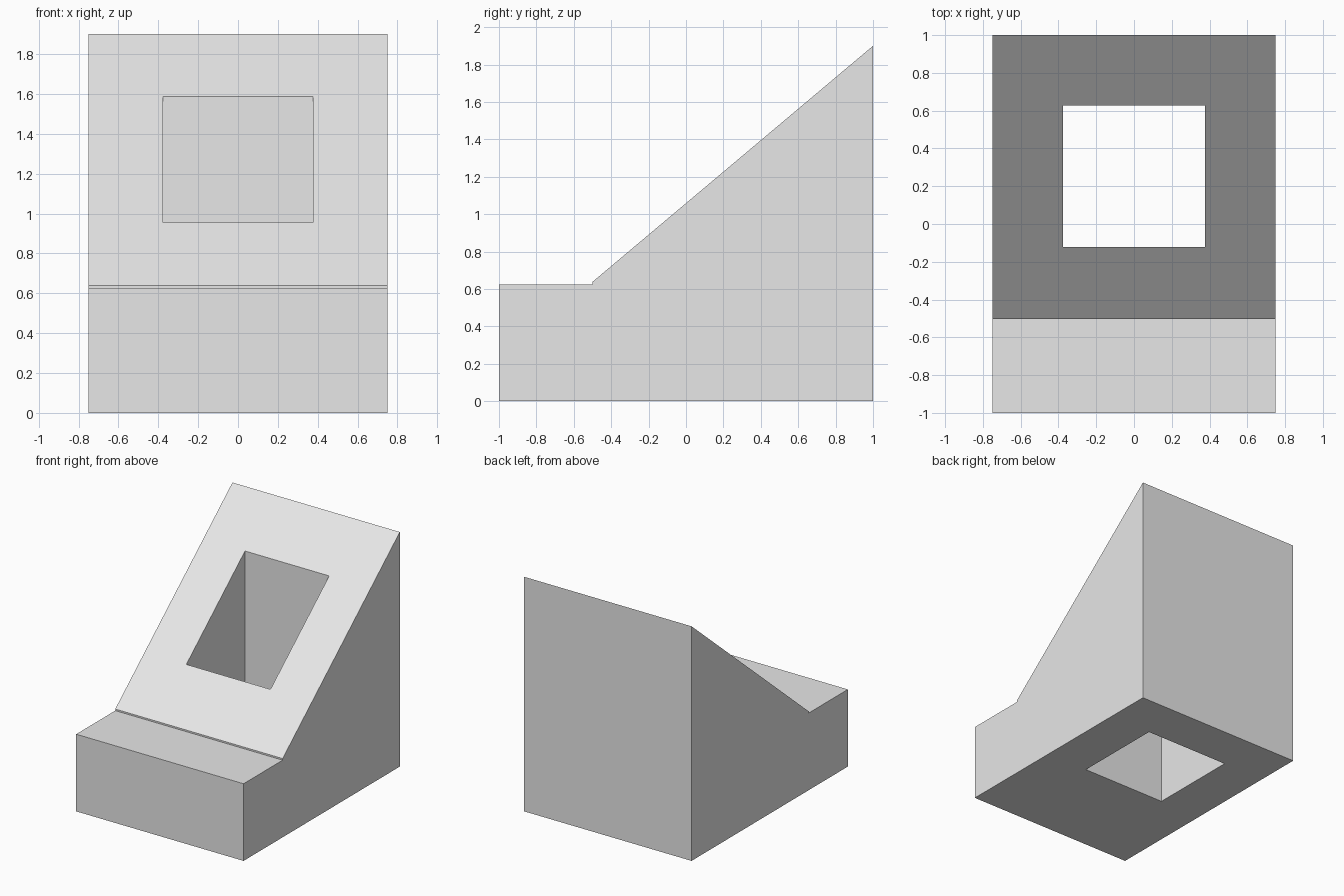
import bpy
import bmesh

default_cube = bpy.data.objects.get("Cube")
if default_cube:
    bpy.data.objects.remove(default_cube, do_unlink=True)

# Single plain grey
grey = bpy.data.materials.new("plain grey")
grey.use_nodes = True
grey.diffuse_color = (0.8, 0.8, 0.8, 1)
grey.node_tree.nodes["Principled BSDF"].inputs["Base Color"].default_value = (0.8, 0.8, 0.8, 1)


def extrude_profile(name, profile, half_width):
    """Extrude a closed (y, z) profile along x, centred on x = 0."""
    bm = bmesh.new()
    face = bm.faces.new([bm.verts.new((-half_width, y, z)) for y, z in profile])
    result = bmesh.ops.extrude_face_region(bm, geom=[face])
    moved = [v for v in result["geom"] if isinstance(v, bmesh.types.BMVert)]
    bmesh.ops.translate(bm, verts=moved, vec=(2 * half_width, 0, 0))
    bmesh.ops.recalc_face_normals(bm, faces=bm.faces)
    mesh = bpy.data.meshes.new(name)
    bm.to_mesh(mesh)
    bm.free()
    mesh.materials.append(grey)
    obj = bpy.data.objects.new(name, mesh)
    bpy.context.collection.objects.link(obj)
    return obj


# Wedge body with a flat front step and a thin lip below the slope
body = extrude_profile("wedge_body", [
    (-1, 0), (1, 0), (1, 1.9), (-0.5, 0.638), (-0.5, 0.625), (-1, 0.625)], 0.75)

# Square vertical shaft running right through the wedge
cutter = extrude_profile("shaft_cutter", [
    (-0.123, -0.5), (0.628, -0.5), (0.628, 2.5), (-0.123, 2.5)], 0.377)
cutter.hide_render = True

shaft = body.modifiers.new("shaft", 'BOOLEAN')
shaft.operation = 'DIFFERENCE'
shaft.solver = 'EXACT'
shaft.object = cutter

# Apply the cut and discard the cutter
bpy.context.view_layer.objects.active = body
bpy.ops.object.modifier_apply(modifier=shaft.name)
bpy.data.objects.remove(cutter, do_unlink=True)
